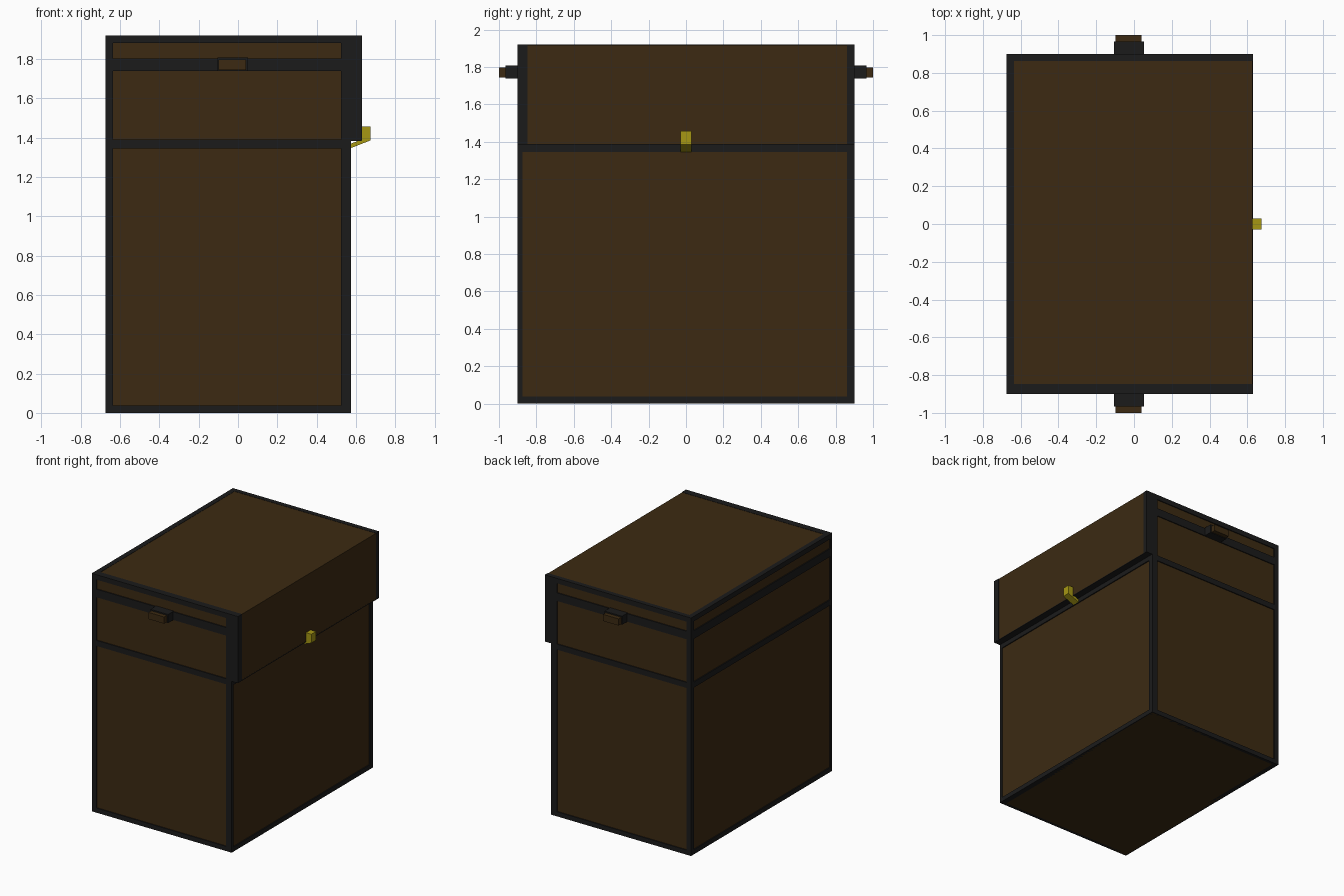
import bpy, bmesh

if "Cube" in bpy.data.objects:
    bpy.data.objects.remove(bpy.data.objects["Cube"])


def material(name, rgb):
    m = bpy.data.materials.new(name)
    m.diffuse_color = (*rgb, 1)
    m.use_nodes = True
    m.node_tree.nodes["Principled BSDF"].inputs["Base Color"].default_value = m.diffuse_color
    return m


WOOD = material("wood", (0.045, 0.023, 0.006))
IRON = material("iron", (0.011, 0.011, 0.011))
BRASS = material("brass", (0.38, 0.31, 0.007))


def finish(name, bm, mat):
    bmesh.ops.recalc_face_normals(bm, faces=bm.faces)
    me = bpy.data.meshes.new(name)
    bm.to_mesh(me)
    bm.free()
    me.materials.append(mat)
    ob = bpy.data.objects.new(name, me)
    bpy.context.collection.objects.link(ob)
    return ob


def box(name, x, y, z, mat):
    bm = bmesh.new()
    for v in bmesh.ops.create_cube(bm, size=1)["verts"]:
        v.co = [r[0] if c < 0 else r[1] for c, r in zip(v.co, (x, y, z))]
    return finish(name, bm, mat)


X0, X1, XL = -0.675, 0.574, 0.63      # left, body right, lid right
SEAM, TOP, P = 1.385, 1.92, 0.008     # P: how far the trim stands proud

# Wooden body and overhanging lid
box("body", (X0 + P, X1 - P), (-0.9 + P, 0.9 - P), (0, SEAM), WOOD)
box("lid", (X0 + P, XL - 0.002), (-0.9 + P, 0.9 - P), (SEAM, TOP - 0.002), WOOD)

# Corner posts: front and back strips (lid strips are deeper at the front)
for side, yb, yl in (("front", (-0.9, -0.875), (-0.9, -0.847)),
                     ("back", (0.862, 0.9), (0.862, 0.9))):
    box(side + "_left_post", (X0, -0.635), yb, (0, TOP), IRON)
    box(side + "_right_post", (0.523, X1), yb, (0, SEAM), IRON)
    box(side + "_lid_post", (0.523, XL), yl, (SEAM, TOP), IRON)
    box(side + "_lid_top_trim", (X0, XL), yl, (TOP - 0.04, TOP), IRON)

# Horizontal bands on front, back and left; lower two also run along the right
for name, z in (("bottom_trim", (0, 0.037)), ("seam_band", (1.345, 1.39)),
                ("handle_band", (1.738, 1.803)), ("top_trim", (TOP - 0.04, TOP))):
    box(name + "_left", (X0, -0.635), (-0.9, 0.9), z, IRON)
    if name == "top_trim":
        continue
    for side, y in (("front", (-0.9, -0.875)), ("back", (0.875, 0.9))):
        box(f"{name}_{side}", (X0, X1), y, z, IRON)
    if name != "handle_band":
        box(name + "_right", (0.53, X1), (-0.9, 0.9), (z[0], min(z[1], SEAM)), IRON)

# Dark strip under the lid overhang
box("overhang_trim", (X1 - 0.02, XL - 0.001), (-0.9, 0.9), (SEAM - 0.003, SEAM + 0.003), IRON)

# Handles at both ends
for side, s in (("front", -1), ("back", 1)):
    box(side + "_handle_mount", (-0.105, 0.052), sorted((s * 0.88, s * 0.965)), (1.738, 1.807), IRON)
    box(side + "_handle_grip", (-0.098, 0.04), sorted((s * 0.95, s)), (1.743, 1.797), WOOD)

# Latch: upright plate plus sloping tongue
box("latch_plate", (0.62, 0.675), (-0.03, 0.03), (1.386, 1.457), BRASS)
bm = bmesh.new()
profile = [(0.57, 1.345), (0.675, 1.386), (0.63, 1.39), (0.57, 1.368)]
face = bm.faces.new([bm.verts.new((x, -0.03, z)) for x, z in profile])
ext = bmesh.ops.extrude_face_region(bm, geom=[face])["geom"]
bmesh.ops.translate(bm, vec=(0, 0.06, 0),
                    verts=[g for g in ext if isinstance(g, bmesh.types.BMVert)])
finish("latch_tongue", bm, BRASS)
